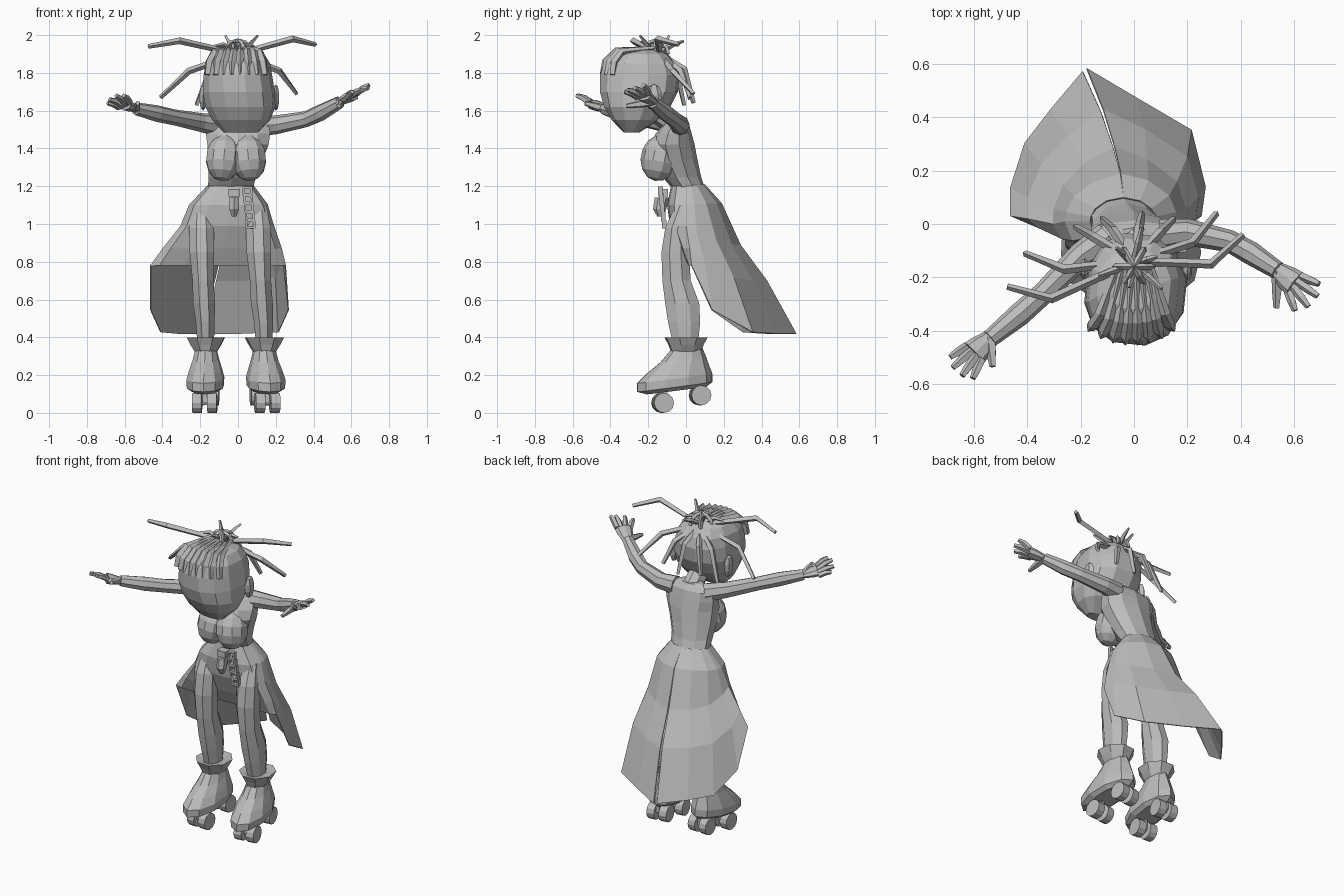
import bpy, bmesh, math
from mathutils import Vector, Matrix

if "Cube" in bpy.data.objects:
    bpy.data.objects.remove(bpy.data.objects["Cube"])

grey = bpy.data.materials.new("plain_grey")
grey.use_nodes = True
COLOUR = (0.5, 0.5, 0.5, 1)
grey.diffuse_color = COLOUR
grey.node_tree.nodes["Principled BSDF"].inputs["Base Color"].default_value = COLOUR


def finish(name, bm):
    bmesh.ops.recalc_face_normals(bm, faces=bm.faces)
    me = bpy.data.meshes.new(name)
    bm.to_mesh(me)
    bm.free()
    me.materials.append(grey)
    ob = bpy.data.objects.new(name, me)
    bpy.context.collection.objects.link(ob)
    return ob


def skin(name, rings):
    """Bridge closed rings of points and cap both ends."""
    bm = bmesh.new()
    vs = [[bm.verts.new(p) for p in r] for r in rings]
    n = len(vs[0])
    for a, b in zip(vs, vs[1:]):
        for i in range(n):
            j = (i + 1) % n
            bm.faces.new((a[i], a[j], b[j], b[i]))
    bm.faces.new(vs[0])
    bm.faces.new(vs[-1])
    return finish(name, bm)


def loft(name, rows, n=10, yaw=0, slope=0, power=1):
    """Rows of (z, centre x, half width, front y, back y); power < 1 squares the section."""
    rings = []
    k = 1 / math.cos(math.pi / n) ** power
    for z, cx, rx, y0, y1 in rows:
        ring = []
        for i in range(n):
            a = math.tau * (i + 0.5) / n
            c, s = (math.copysign(abs(v) ** power, v) for v in (math.cos(a), math.sin(a)))
            y = (y0 + y1) / 2 + (y1 - y0) / 2 * k * s
            p = Vector((rx * k * c, y, z + slope * y))
            ring.append(Matrix.Rotation(yaw, 3, 'Z') @ p + Vector((cx, 0, 0)))
        rings.append(ring)
    return skin(name, rings)


def tube(name, path, radii, n=6, flat=1):
    """Tapered tube along a path; flat squashes it vertically."""
    pts = [Vector(p) for p in path]
    rings = []
    for i, p in enumerate(pts):
        d = (pts[min(i + 1, len(pts) - 1)] - pts[max(i - 1, 0)]).normalized()
        u = d.cross(Vector((0, 0, 1)))
        u = u.normalized() if u.length > 0.05 else Vector((1, 0, 0))
        v = u.cross(d)
        rings.append([p + radii[i] * (math.cos(math.tau * k / n) * u
                      + flat * math.sin(math.tau * k / n) * v) for k in range(n)])
    return skin(name, rings)


def ball(name, centre, size, u=8, v=6, roll=0, pitch=0):
    bm = bmesh.new()
    bmesh.ops.create_uvsphere(bm, u_segments=u, v_segments=v, radius=1)
    bmesh.ops.transform(bm, verts=bm.verts, matrix=Matrix.Translation(centre)
                        @ Matrix.Rotation(roll, 4, 'Y') @ Matrix.Rotation(pitch, 4, 'X')
                        @ Matrix.Diagonal((*size, 1)))
    return finish(name, bm)


def box(name, centre, size, roll=0):
    bm = bmesh.new()
    bmesh.ops.create_cube(bm, size=1)
    bmesh.ops.transform(bm, verts=bm.verts, matrix=Matrix.Translation(centre)
                        @ Matrix.Rotation(roll, 4, 'Y') @ Matrix.Diagonal((*size, 1)))
    return finish(name, bm)


# Torso, bust and neck
loft("torso", [(1.19, -.04, .12, -.07, .095), (1.25, -.03, .125, -.12, .075),
               (1.34, -.015, .145, -.165, .055), (1.42, 0, .162, -.185, .04),
               (1.48, 0, .17, -.155, .025), (1.535, 0, .165, -.11, .01),
               (1.57, 0, .07, -.1, -.015)])
tube("neck", [(0, -.05, 1.52), (.01, -.19, 1.62)], [.06, .06], 8)
for side, x, roll in (("right", -.075, .1), ("left", .055, -.1)):
    ball(side + "_bust", (x, -.14, 1.35), (.098, .1, .125), 10, 7, roll, -.2)

# Head with jaw, ears and crown
loft("head", [(1.485, .045, .09, -.33, -.25), (1.55, .045, .15, -.39, -.15),
              (1.62, .04, .18, -.43, -.09), (1.7, .03, .185, -.452, -.05),
              (1.79, .025, .175, -.452, -.04), (1.85, .025, .165, -.435, -.06),
              (1.9, .025, .135, -.385, -.1), (1.93, .02, .08, -.32, -.17)],
     12, math.radians(-6), 0, .85)
for side, x in (("right", -.185), ("left", .2)):
    ball(side + "_ear", (x, -.17, 1.67), (.022, .045, .07), 6, 5)

# Raised hair strips over the front of the crown
for i in range(8):
    t = (i - 3.5) / 4
    w = math.sqrt(1 - t * t * .6)
    path = [(t * .175 - .01, -.25 - .19 * w, 1.79), (t * .165 - .01, -.25 - .175 * w, 1.86),
            (t * .14 - .005, -.25 - .12 * w, 1.9 + .015 * w), (t * .07, -.16, 1.93)]
    tube("hair_strip", path, [.018, .021, .02, .013], 4)

# Loose strands, spikes and loops tied at the back of the crown
KNOT = (0, -.14, 1.9)
for bend, tip in [((-.31, -.28, 1.97), (-.475, -.235, 1.94)),
                  ((.29, -.15, 1.98), (.41, -.04, 1.95)),
                  ((-.26, -.17, 1.81), (-.41, -.11, 1.67)),
                  ((.22, -.07, 1.81), (.31, .04, 1.69)),
                  ((-.15, -.05, 1.81), (-.22, -.01, 1.63)),
                  ((-.08, -.02, 1.82), (-.12, .02, 1.66)),
                  ((.02, -.01, 1.82), (.03, .04, 1.64)),
                  ((.1, -.03, 1.81), (.15, .02, 1.67))]:
    tube("hair_strand", [KNOT, bend, tip], [.015, .018, .012], 4)
for i in range(6):
    a = math.tau * (i + .3) / 6
    r = .09 + .05 * (i % 2)
    out = Vector((math.cos(a), math.sin(a), 0))
    base = Vector((0, -.15, 1.9))
    tube("hair_spike", [base, base + out * r * .6 + Vector((0, 0, .05)),
                        base + out * r + Vector((0, 0, .04 + .028 * (i % 3)))],
         [.014, .013, .007], 4)
for a in (0, 1.05, 2.1):
    arc = [math.pi * k / 6 for k in range(7)]
    tube("hair_loop", [(.075 * math.cos(t) * math.cos(a), -.16 + .075 * math.cos(t) * math.sin(a),
                        1.9 + .07 * math.sin(t)) for t in arc], [.012] * 7, 4)

# Arms and spread hands
def arm(side, path, palm, tips, thumb):
    tube(side + "_arm", path, [.058, .05, .042, .044, .034], 8)
    wrist, palm = Vector(path[-1]), Vector(palm)
    tube(side + "_palm", [wrist, palm.lerp(wrist, .4), palm], [.034, .048, .052], 8, .55)
    across = (Vector(tips[-1]) - Vector(tips[0])).normalized()
    for k, tip in enumerate(tips):
        root = palm + across * (k - 1.5) * .026
        tip = Vector(tip)
        tube(side + "_finger", [root, root.lerp(tip, .55) + Vector((0, 0, .006)), tip],
             [.018, .017, .012], 5)
    tube(side + "_thumb", [wrist, wrist.lerp(Vector(thumb), .5), thumb], [.024, .02, .012], 5)


arm("right", [(-.1, -.05, 1.52), (-.2, -.12, 1.538), (-.34, -.26, 1.565),
              (-.43, -.34, 1.585), (-.54, -.43, 1.61)], (-.6, -.485, 1.63),
    [(-.69, -.5, 1.64), (-.68, -.54, 1.66), (-.645, -.57, 1.68), (-.605, -.58, 1.68)],
    (-.53, -.535, 1.64))
arm("left", [(.1, -.04, 1.52), (.2, -.03, 1.525), (.36, -.065, 1.555),
             (.44, -.11, 1.59), (.54, -.175, 1.645)], (.605, -.225, 1.68),
    [(.695, -.225, 1.735), (.69, -.27, 1.72), (.655, -.31, 1.71), (.605, -.325, 1.7)],
    (.535, -.315, 1.625))

# Trailing skirt, short in front, split down the back
def skirt_half(name, sign, flare):
    # centre x, side y, half width, front y, back y, side z, back z, drift, hem curve
    rows = [(-.04, .01, .125, -.08, .1, 1.2, 1.21, 0, 2),
            (-.05, .01, .21, -.1, .19, 1.1, 1.11, 0, 2),
            (-.055, 0, .25, -.085, .29, .99, .89, -.02, 2),
            (-.08, .02, .32, -.035, .43, .87, .7, -.04, 3),
            (-.1, .03, .365, .01, .585, .78, .42, -.085, 5)]
    bm = bmesh.new()
    grid = []
    for r, (cx, cy, rx, front, back, zs, zb, drift, p) in enumerate(rows):
        line = []
        for deg, wide in zip((-90, -60, -30, 0, 11, 32, 60, 90 - r / 3), flare):
            a = math.radians(deg)
            s = math.sin(a)
            pull = 1 + (wide - 1) * r / 4
            y = cy + (back - cy) * s * pull if s > 0 else cy - (cy - front) * abs(s) ** .6
            x = cx + sign * rx * math.cos(a) * pull + drift * max(s, 0) ** 2
            line.append(bm.verts.new((x, y, zb + (zs - zb) * (1 - max(s, 0)) ** p)))
        grid.append(line)
    for a, b in zip(grid, grid[1:]):
        for c in range(len(a) - 1):
            bm.faces.new((a[c], a[c + 1], b[c + 1], b[c]))
    finish(name, bm).modifiers.new("cloth", 'SOLIDIFY').thickness = .005


skirt_half("skirt_left", 1, (1, 1, 1, .97, 1.04, 1.1, .93, 1))
skirt_half("skirt_right", -1, (1, 1, 1, 1, 1.01, .93, .83, .98))

# Legs, boots and skates
for side, hip, foot, turn in (("right", -.195, -.17, -.05), ("left", .105, .14, .12)):
    def cx(t):
        return hip + (foot - hip) * t
    loft(side + "_leg", [(1.1, cx(0), .045, -.055, .03), (.98, cx(.05), .065, -.11, .01),
                         (.85, cx(.15), .065, -.13, .015), (.7, cx(.4), .056, -.125, .025),
                         (.58, cx(.6), .058, -.11, .07), (.48, cx(.85), .05, -.095, .075),
                         (.33, foot, .042, -.06, .06)], 8)
    loft(side + "_cuff", [(.32, foot, .055, -.075, .075), (.36, foot, .08, -.09, .09),
                          (.4, foot, .1, -.11, .11), (.39, foot, .045, -.06, .06)], 8, turn)
    loft(side + "_boot", [(.125, foot, .07, -.2, .1), (.145, foot, .095, -.25, .13),
                          (.19, foot, .098, -.25, .13), (.235, foot, .085, -.2, .115),
                          (.285, foot, .068, -.13, .1), (.34, foot, .055, -.08, .08)],
         10, turn, .13)
    spin = Matrix.Rotation(turn, 3, 'Z')
    for y, z in ((-.125, .053), (.075, .093)):
        for x in (-.04, .04):
            ends = [spin @ Vector((x + d, y, z)) + Vector((foot, 0, 0)) for d in (-.025, .025)]
            tube(side + "_wheel", ends, [.053, .053], 12)
        ends = [spin @ Vector((d, y, z)) + Vector((foot, 0, 0)) for d in (-.05, .05)]
        tube(side + "_axle", ends, [.014, .014], 6)
        box(side + "_truck", spin @ Vector((0, y, z + .035)) + Vector((foot, 0, 0)),
            (.025, .05, .07))

# Belt ornaments: pouch and hanging chain
box("belt_buckle", (-.02, -.12, 1.165), (.06, .05, .04))
loft("belt_pouch", [(1.04, -.02, .012, -.15, -.12), (1.08, -.02, .026, -.17, -.11),
                    (1.14, -.02, .024, -.16, -.09)], 6)
for k in range(5):
    c = Vector((.05 + .004 * k, -.135 + .005 * k, 1.175 - .044 * k))
    for s in (-1, 1):
        box("chain_link_side", c + Vector((s * .02, 0, 0)), (.011, .024, .04))
        box("chain_link_bar", c + Vector((0, 0, s * .018)), (.05, .024, .011), .25 * (k % 2))
